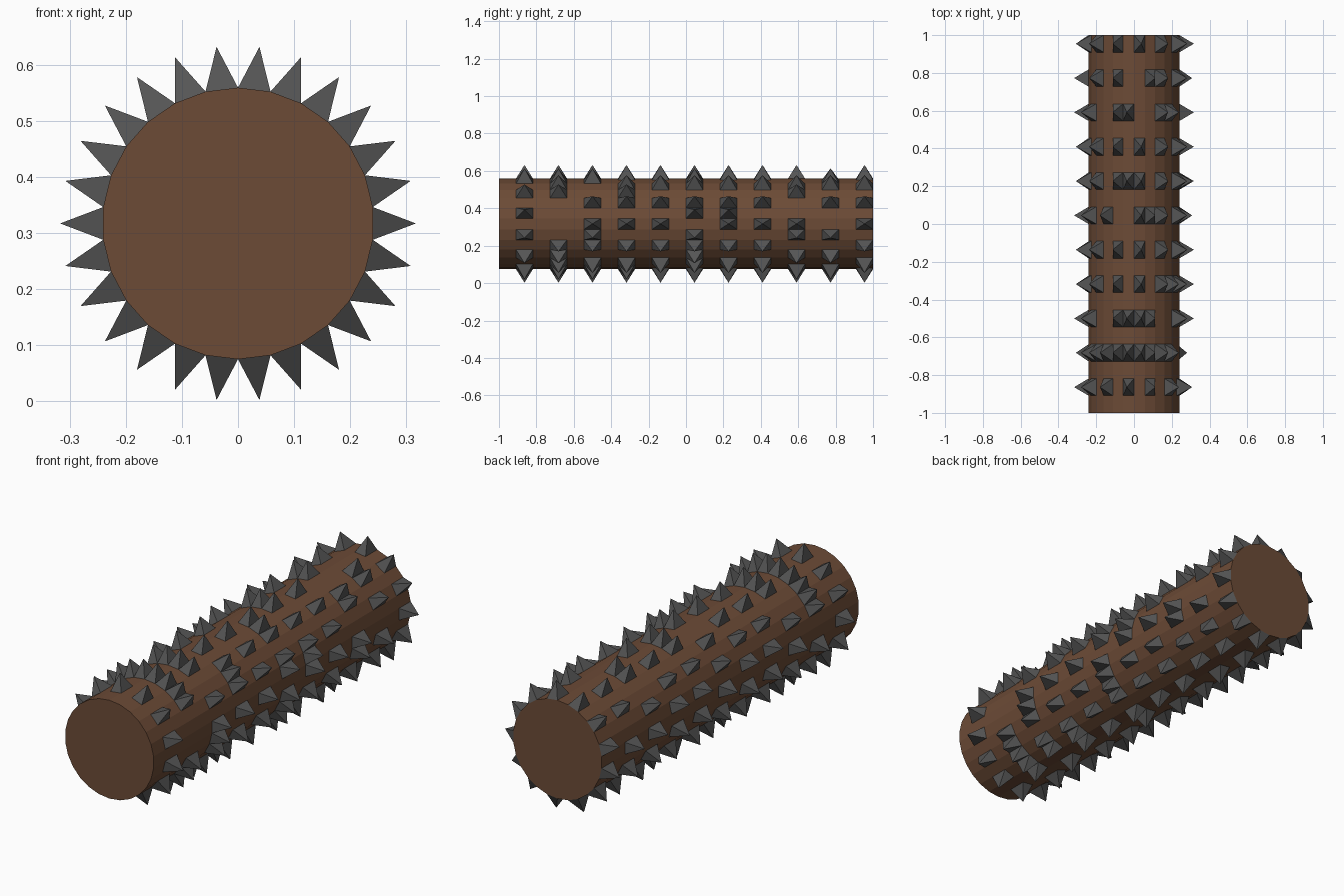
import bpy, bmesh
from math import pi, sin, cos

if "Cube" in bpy.data.objects:
    bpy.data.objects.remove(bpy.data.objects["Cube"])

SIDES, R, TIP, CZ = 26, 0.242, 0.317, 0.317
STEP = 2 * pi / SIDES
CELL = 2 / 22          # spike length along the log


def material(name, rgb):
    m = bpy.data.materials.new(name)
    m.diffuse_color = (*rgb, 1)
    m.use_nodes = True
    m.node_tree.nodes["Principled BSDF"].inputs["Base Color"].default_value = m.diffuse_color
    return m


def add_object(name, bm, mat):
    me = bpy.data.meshes.new(name)
    bm.to_mesh(me)
    bm.free()
    me.materials.append(mat)
    ob = bpy.data.objects.new(name, me)
    bpy.context.collection.objects.link(ob)
    return ob


def point(k, r, y):
    return (r * cos(k * STEP), y, CZ + r * sin(k * STEP))


# Log: 26-sided cylinder lying along y
bm = bmesh.new()
front = [bm.verts.new(point(k - 0.5, R, -1)) for k in range(SIDES)]
back = [bm.verts.new(point(k - 0.5, R, 1)) for k in range(SIDES)]
bm.faces.new(front)
bm.faces.new(back[::-1])
for k in range(SIDES):
    n = (k + 1) % SIDES
    bm.faces.new((front[k], back[k], back[n], front[n]))
bmesh.ops.recalc_face_normals(bm, faces=bm.faces)
add_object("log", bm, material("wood", (0.15, 0.07, 0.037)))

# Spike rings from front to back: one flag per side, counter-clockwise from +x
EVEN, ODD = "10" * 13, "01" * 13
RINGS = [
    ODD,
    "00011111111100" + "101010111110",
    "10100111100101" + "010101011011",
    "10111010101010" + "101010111010",
    EVEN,
    "01101110010101" + "010101101111",
    "11101011101010" + "101010101010",
    EVEN,
    "10011001100101" + "010101010101",
    "00101100101001" + "010101010101",
    EVEN,
]

# Spikes: four-sided pyramids, each filling one side of the log
bm = bmesh.new()
for i, ring in enumerate(RINGS):
    y = -1 + CELL * (2 * i + 1.5)
    for k, flag in enumerate(ring):
        if flag == "0":
            continue
        base = [bm.verts.new(point(k + dk, R, y + dy * CELL / 2))
                for dk, dy in ((-.5, -1), (-.5, 1), (.5, 1), (.5, -1))]
        tip = bm.verts.new(point(k, TIP, y))
        for j in range(4):
            bm.faces.new((base[j], base[(j + 1) % 4], tip))
for f in bm.faces:
    f.normal_update()
    c = f.calc_center_median()
    # keep every face pointing away from the log axis
    if f.normal.x * c.x + f.normal.z * (c.z - CZ) < 0:
        f.normal_flip()
add_object("spikes", bm, material("iron", (0.09, 0.09, 0.09)))
